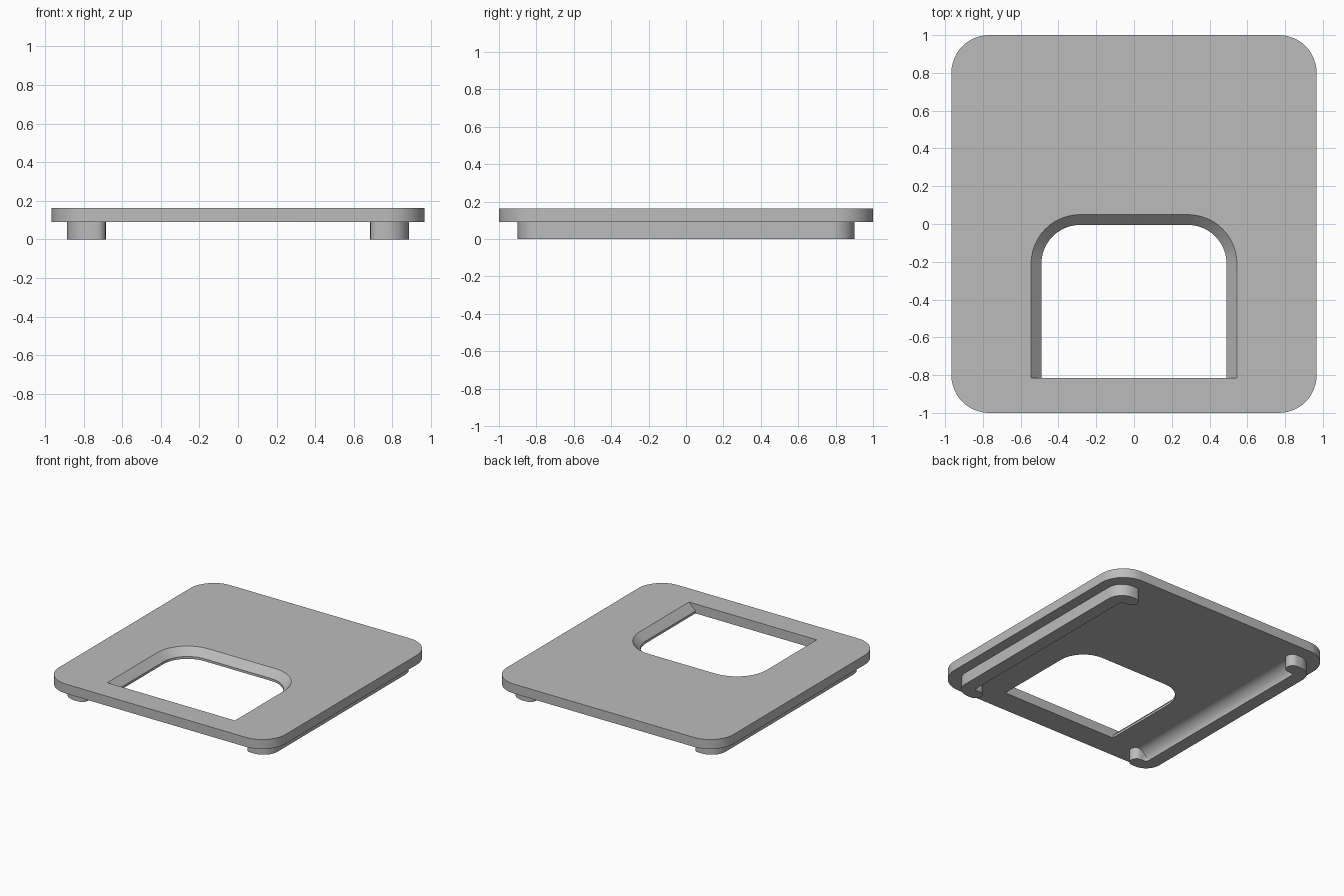
import bpy
import bmesh
from math import cos, sin, radians
from mathutils import Vector

if "Cube" in bpy.data.objects:
    bpy.data.objects.remove(bpy.data.objects["Cube"])

grey = bpy.data.materials.new("plain grey")
grey.use_nodes = True
colour = (0.5, 0.5, 0.5, 1)
grey.diffuse_color = colour
grey.node_tree.nodes["Principled BSDF"].inputs["Base Color"].default_value = colour

PLATE_Z, TOP_Z = 0.09, 0.163


def arc(cx, cy, r, start, end, steps=12):
    angles = [radians(start + (end - start) * i / steps) for i in range(steps + 1)]
    return [(cx + r * cos(a), cy + r * sin(a)) for a in angles]


def loft(name, rings):
    """Solid through matching closed rings of 3D points, capped at both ends."""
    bm = bmesh.new()
    loops = [[bm.verts.new(Vector(p)) for p in ring] for ring in rings]
    n = len(loops[0])
    for a, b in zip(loops, loops[1:]):
        for i in range(n):
            j = (i + 1) % n
            bm.faces.new((a[i], a[j], b[j], b[i]))
    bm.faces.new(loops[0])
    bm.faces.new(loops[-1])
    bmesh.ops.recalc_face_normals(bm, faces=bm.faces)
    mesh = bpy.data.meshes.new(name)
    bm.to_mesh(mesh)
    bm.free()
    mesh.materials.append(grey)
    obj = bpy.data.objects.new(name, mesh)
    bpy.context.collection.objects.link(obj)
    return obj


def at_height(outline, z):
    return [(x, y, z) for x, y in outline]


def activate(obj):
    bpy.ops.object.select_all(action="DESELECT")
    obj.select_set(True)
    bpy.context.view_layer.objects.active = obj


def smooth(obj):
    activate(obj)
    bpy.ops.object.shade_smooth_by_angle(angle=radians(30))


def mirror_x(obj):
    mod = obj.modifiers.new("mirror", "MIRROR")
    activate(obj)
    bpy.ops.object.modifier_apply(modifier=mod.name)


# Rounded plate
r, cx, cy = 0.2, 0.767, 0.8
outline = []
for sx, sy, start in ((1, 1, 0), (-1, 1, 90), (-1, -1, 180), (1, -1, 270)):
    outline += arc(sx * cx, sy * cy, r, start, start + 90)
plate = loft("plate", [at_height(outline, z) for z in (PLATE_Z, TOP_Z)])


# Arched opening with a sloping rim on the sides and back
def opening(radius):
    edge = 0.285 + radius
    return ([(-edge, -0.815), (edge, -0.815)]
            + arc(0.285, -0.21, radius, 0, 90)
            + arc(-0.285, -0.21, radius, 90, 180))


slope, throat, over = 0.055, 0.205, 0.02
cutter = loft("opening_cutter", [
    at_height(opening(throat), PLATE_Z - over),
    at_height(opening(throat), TOP_Z - slope),
    at_height(opening(throat + slope + over), TOP_Z + over),
])
cutter.hide_render = True
cut = plate.modifiers.new("opening", "BOOLEAN")
cut.operation = "DIFFERENCE"
cut.solver = "EXACT"
cut.object = cutter
activate(plate)
bpy.ops.object.modifier_apply(modifier=cut.name)
bpy.data.objects.remove(cutter)
smooth(plate)

# Side rails with hooked, rounded ends
back_half = (arc(0.765, 0.78, 0.12, 0, 90)
             + arc(0.735, 0.85, 0.05, 90, 270)
             + arc(0.765, 0.78, 0.02, 90, 0, 4))
front_half = [(x, -y) for x, y in reversed(back_half)]
rail = back_half + front_half
rails = loft("side_rails", [at_height(rail, z) for z in (0, PLATE_Z + 0.005)])
mirror_x(rails)
smooth(rails)

# Hollow fillets joining the inner side of each rail to the plate
profile = arc(0.695, 0, PLATE_Z, 0, 90) + [(0.79, PLATE_Z + 0.005), (0.79, 0)]
fillets = loft("rail_fillets", [[(x, y, z) for x, z in profile] for y in (-0.81, 0.81)])
mirror_x(fillets)
smooth(fillets)
